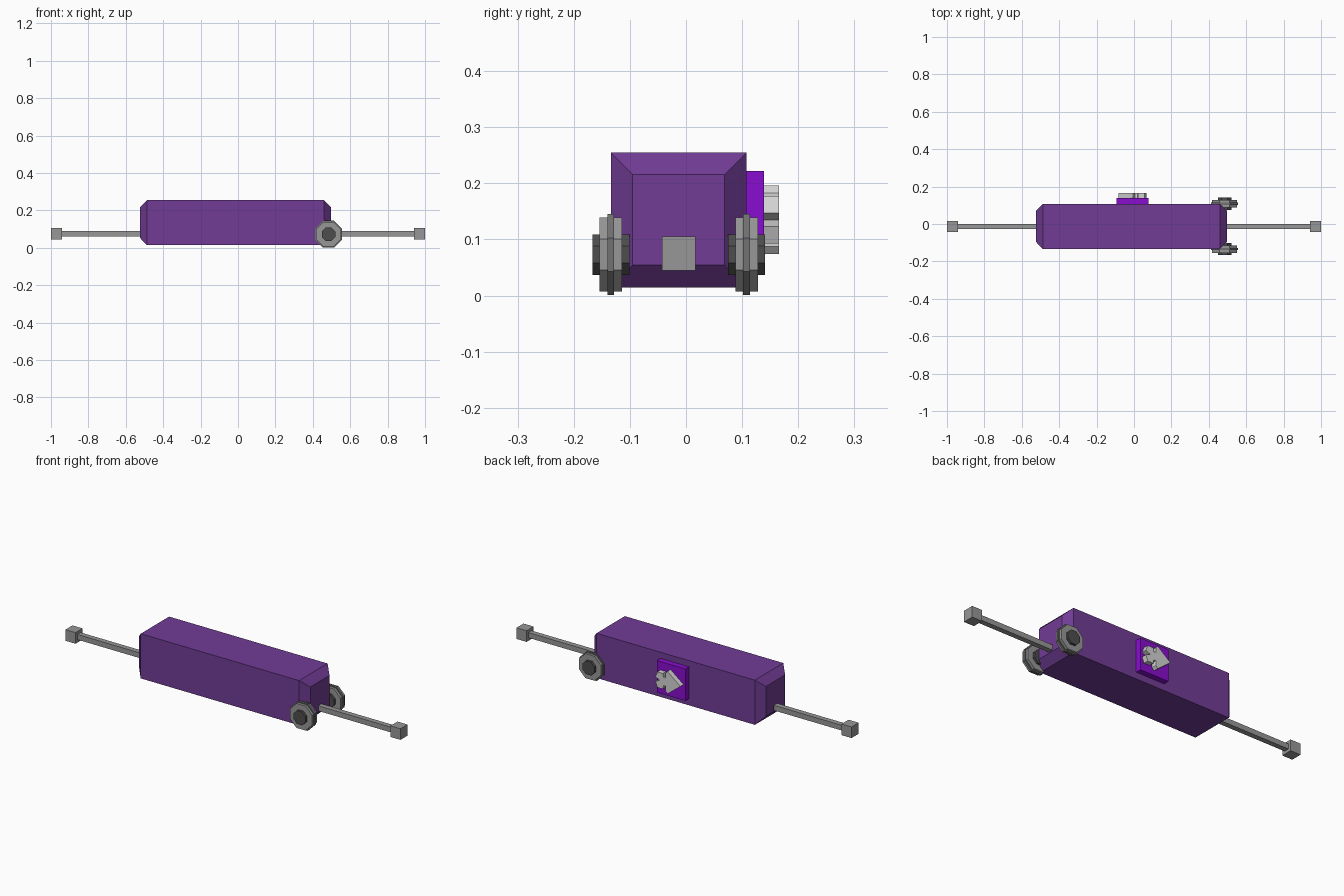
import bpy, bmesh, math

if "Cube" in bpy.data.objects:
    bpy.data.objects.remove(bpy.data.objects["Cube"])


def material(name, rgb):
    m = bpy.data.materials.new(name)
    m.diffuse_color = (*rgb, 1)
    m.use_nodes = True
    m.node_tree.nodes["Principled BSDF"].inputs["Base Color"].default_value = m.diffuse_color
    return m


PURPLE = material("body purple", (0.165, 0.045, 0.30))
VIOLET = material("plate violet", (0.25, 0.004, 0.62))
GREY = material("metal grey", (0.31, 0.31, 0.31))
DARK = material("hub dark grey", (0.075, 0.075, 0.075))
MID = material("rim grey", (0.17, 0.17, 0.17))
LIGHT = material("emblem light grey", (0.65, 0.65, 0.65))


def loft(name, rings, mat):
    """Join rings of points into a closed flat-shaded solid."""
    bm = bmesh.new()
    vs = [[bm.verts.new(p) for p in ring] for ring in rings]
    n = len(vs[0])
    bm.faces.new(vs[0])
    bm.faces.new(vs[-1])
    for a, b in zip(vs, vs[1:]):
        for i in range(n):
            j = (i + 1) % n
            bm.faces.new((a[i], a[j], b[j], b[i]))
    bmesh.ops.recalc_face_normals(bm, faces=bm.faces)
    me = bpy.data.meshes.new(name)
    bm.to_mesh(me)
    bm.free()
    me.materials.append(mat)
    ob = bpy.data.objects.new(name, me)
    bpy.context.collection.objects.link(ob)
    return ob


def rect(x, y0, y1, z0, z1):
    return [(x, y0, z0), (x, y1, z0), (x, y1, z1), (x, y0, z1)]


def box(name, x0, x1, y0, y1, z0, z1, mat):
    return loft(name, [rect(x0, y0, y1, z0, z1), rect(x1, y0, y1, z0, z1)], mat)


def prism(name, outline, y0, y1, mat):
    return loft(name, [[(x, y, z) for x, z in outline] for y in (y0, y1)], mat)


def octagon(cx, cz, apothem):
    r = apothem / math.cos(math.pi / 8)
    return [(cx + r * math.cos(math.pi * (k + 0.5) / 4),
             cz + r * math.sin(math.pi * (k + 0.5) / 4)) for k in range(8)]


# Body: long box with chamfered ends
Y0, Y1 = -0.134, 0.108
end = (-0.095, 0.069, 0.054, 0.216)
full = (Y0, Y1, 0.014, 0.255)
loft("body", [rect(-0.525, *end), rect(-0.487, *full),
              rect(0.459, *full), rect(0.498, *end)], PURPLE)

# Rods with square end blocks
ry, rz = -0.013, 0.075
for side, s in (("left", -1), ("right", 1)):
    a, b = sorted((s * 0.45, s * 0.945))
    box(side + "_rod", a, b, ry - 0.014, ry + 0.014, rz - 0.014, rz + 0.014, GREY)
    a, b = sorted((s * 0.94, s * 1.0))
    box(side + "_end_block", a, b, ry - 0.03, ry + 0.03, rz - 0.03, rz + 0.03, GREY)

# Wheels: stacked octagonal discs on both sides
WX, WZ = 0.484, 0.073
for side, y in (("front", Y0), ("back", Y1)):
    for part, apothem, half, mat in (("rim", 0.072, 0.006, MID),
                                     ("wheel", 0.066, 0.020, GREY),
                                     ("hub", 0.036, 0.033, DARK)):
        prism(f"{side}_{part}", octagon(WX, WZ, apothem), y - half, y + half, mat)

# Plate on the back with a plain notched arrow
box("back_plate", -0.094, 0.077, Y1 - 0.005, 0.139, 0.05, 0.222, VIOLET)
half = [(-0.083, 0.0), (-0.005, 0.061), (0.006, 0.048), (0.006, 0.022),
        (0.018, 0.022), (0.022, 0.042), (0.055, 0.042), (0.067, 0.012), (0.04, 0.0)]
outline = half + [(x, -z) for x, z in reversed(half[1:-1])]
prism("back_arrow", [(x, 0.135 + z) for x, z in outline], 0.135, 0.166, LIGHT)
